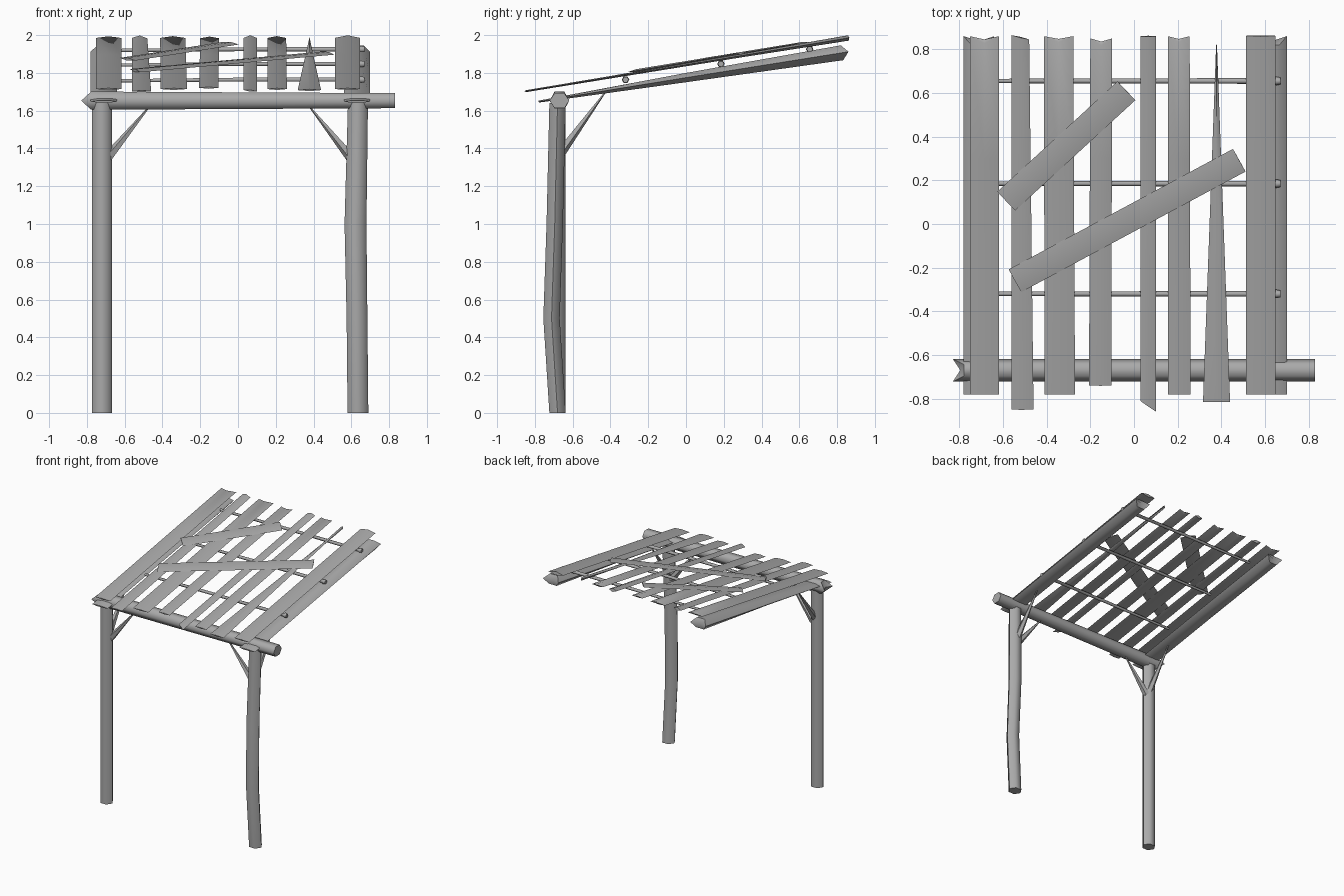
import bpy
import bmesh
from math import cos, sin, tau, radians
from mathutils import Vector

cube = bpy.data.objects.get("Cube")
if cube:
    bpy.data.objects.remove(cube, do_unlink=True)

GREY = (0.4, 0.4, 0.4, 1.0)
wood = bpy.data.materials.new("weathered_grey")
wood.use_nodes = True
wood.diffuse_color = GREY
wood.node_tree.nodes["Principled BSDF"].inputs["Base Color"].default_value = GREY


def timber(name, stations, sides=6, up=(0, 0, 1), notch=(0, 0), slant=(0, 0)):
    """Loft rings along (point, half_width, half_height) stations.
    notch pulls the middle of each end inwards, slant skews the end."""
    bm = bmesh.new()
    axis = (Vector(stations[-1][0]) - Vector(stations[0][0])).normalized()
    side = axis.cross(Vector(up)).normalized()
    rise = side.cross(axis)
    rings = []
    last = len(stations) - 1
    for i, (point, width, height) in enumerate(stations):
        ring = []
        for k in range(sides):
            c, s = cos(tau * k / sides), sin(tau * k / sides)
            shift = 0
            if i == 0:
                shift = notch[0] * abs(s) + slant[0] * c
            elif i == last:
                shift = -notch[1] * abs(s) + slant[1] * c
            ring.append(bm.verts.new(Vector(point) + side * c * width
                                     + rise * s * height + axis * shift))
        rings.append(ring)
    for a, b in zip(rings, rings[1:]):
        for k in range(sides):
            n = (k + 1) % sides
            bm.faces.new((a[k], a[n], b[n], b[k]))
    for ring in (rings[0], rings[-1]):
        centre = bm.verts.new(sum((v.co for v in ring), Vector()) / sides)
        for k in range(sides):
            bm.faces.new((ring[k], ring[(k + 1) % sides], centre))
    bmesh.ops.recalc_face_normals(bm, faces=bm.faces)
    mesh = bpy.data.meshes.new(name)
    bm.to_mesh(mesh)
    bm.free()
    for face in mesh.polygons:
        face.use_smooth = True
    mesh.set_sharp_from_angle(angle=radians(62))
    mesh.materials.append(wood)
    obj = bpy.data.objects.new(name, mesh)
    bpy.context.collection.objects.link(obj)
    return obj


def roof_z(y):
    return 1.843 + 0.165 * y


# Posts: one straight, one bent
timber("right_post", [((-0.72, -0.68, 0), 0.053, 0.05),
                      ((-0.72, -0.68, 1.64), 0.053, 0.05)], up=(0, 1, 0))
timber("left_post", [((0.635, -0.68, 0), 0.055, 0.05),
                     ((0.63, -0.712, 0.5), 0.055, 0.05),
                     ((0.622, -0.695, 1.0), 0.058, 0.05),
                     ((0.635, -0.68, 1.64), 0.053, 0.05)], up=(0, 1, 0))

# Front beam with a split end
timber("front_beam", [((-0.83, -0.67, 1.653), 0.052, 0.055),
                      ((-0.7, -0.67, 1.653), 0.052, 0.055),
                      ((0.83, -0.67, 1.653), 0.052, 0.046)], notch=(0.06, 0))

# Sloping rafters, flattened at the front and split at the back
for label, x in (("right", -0.71), ("left", 0.63)):
    timber(label + "_rafter", [((x, -0.78, 1.648), 0.07, 0.006),
                               ((x, 0, 1.775), 0.07, 0.028),
                               ((x, 0.86, 1.912), 0.07, 0.046)], notch=(0, 0.04))

# Pointed braces from each post to the beam and the rafter
for label, x, inward in (("right", -0.71, 1), ("left", 0.62, -1)):
    timber(label + "_beam_brace", [((x + inward * 0.02, -0.67, 1.35), 0.028, 0.028),
                                   ((x + inward * 0.24, -0.67, 1.62), 0.004, 0.004)],
           sides=5, up=(0, 1, 0))
    timber(label + "_rafter_brace", [((x, -0.67, 1.37), 0.028, 0.028),
                                     ((x, -0.43, 1.695), 0.004, 0.004)],
           sides=5, up=(1, 0, 0))

# Thin cross battens with a knob at one end
for i, y in enumerate((-0.32, 0.185, 0.655)):
    z = roof_z(y) - 0.026
    timber(f"batten_{i + 1}", [((-0.62, y, z - 0.006), 0.01, 0.01),
                               ((0, y, z), 0.012, 0.012),
                               ((0.64, y, z), 0.013, 0.013),
                               ((0.65, y, z), 0.02, 0.02),
                               ((0.67, y, z), 0.016, 0.016)])

# Roof planks: front x, front half width, back x, back half width,
# front y, back y, back notch, front slant, back slant
planks = [
    (-0.685, 0.067, -0.685, 0.067, -0.78, 0.86, 0.03, 0, 0),
    (-0.51, 0.05, -0.52, 0.04, -0.85, 0.855, 0, 0, -0.01),
    (-0.34, 0.07, -0.345, 0.067, -0.78, 0.86, 0.025, 0, 0),
    (-0.155, 0.051, -0.15, 0.05, -0.74, 0.85, 0.03, 0, 0),
    (0.065, 0.036, 0.065, 0.036, -0.835, 0.86, 0, -0.025, 0),
    (0.207, 0.052, 0.205, 0.05, -0.78, 0.86, 0.025, 0, 0),
    (0.378, 0.062, 0.378, 0.002, -0.815, 0.82, 0, 0, 0),
    (0.58, 0.067, 0.58, 0.067, -0.78, 0.862, 0, 0, 0),
]
for i, (xa, wa, xb, wb, ya, yb, cut, front, back) in enumerate(planks):
    ym = 0.3
    t = (ym - ya) / (yb - ya)
    xm, wm = xa + (xb - xa) * t, wa + (wb - wa) * t
    timber(f"roof_plank_{i + 1}", [((xa, ya, roof_z(ya)), wa, 0.005),
                                   ((xm, ym, roof_z(ym)), wm, 0.009),
                                   ((xb, yb, roof_z(yb)), wb, 0.014)],
           sides=4, notch=(0, cut), slant=(front, back))

# Loose planks lying diagonally on the roof
for label, a, b in (("short", (-0.585, 0.105), (-0.035, 0.61)),
                    ("long", (-0.545, -0.26), (0.482, 0.292))):
    timber(label + "_diagonal_plank",
           [((*a, roof_z(a[1]) + 0.012), 0.06, 0.008),
            ((*b, roof_z(b[1]) + 0.014), 0.06, 0.005)],
           sides=4, up=(0, -0.165, 1))
